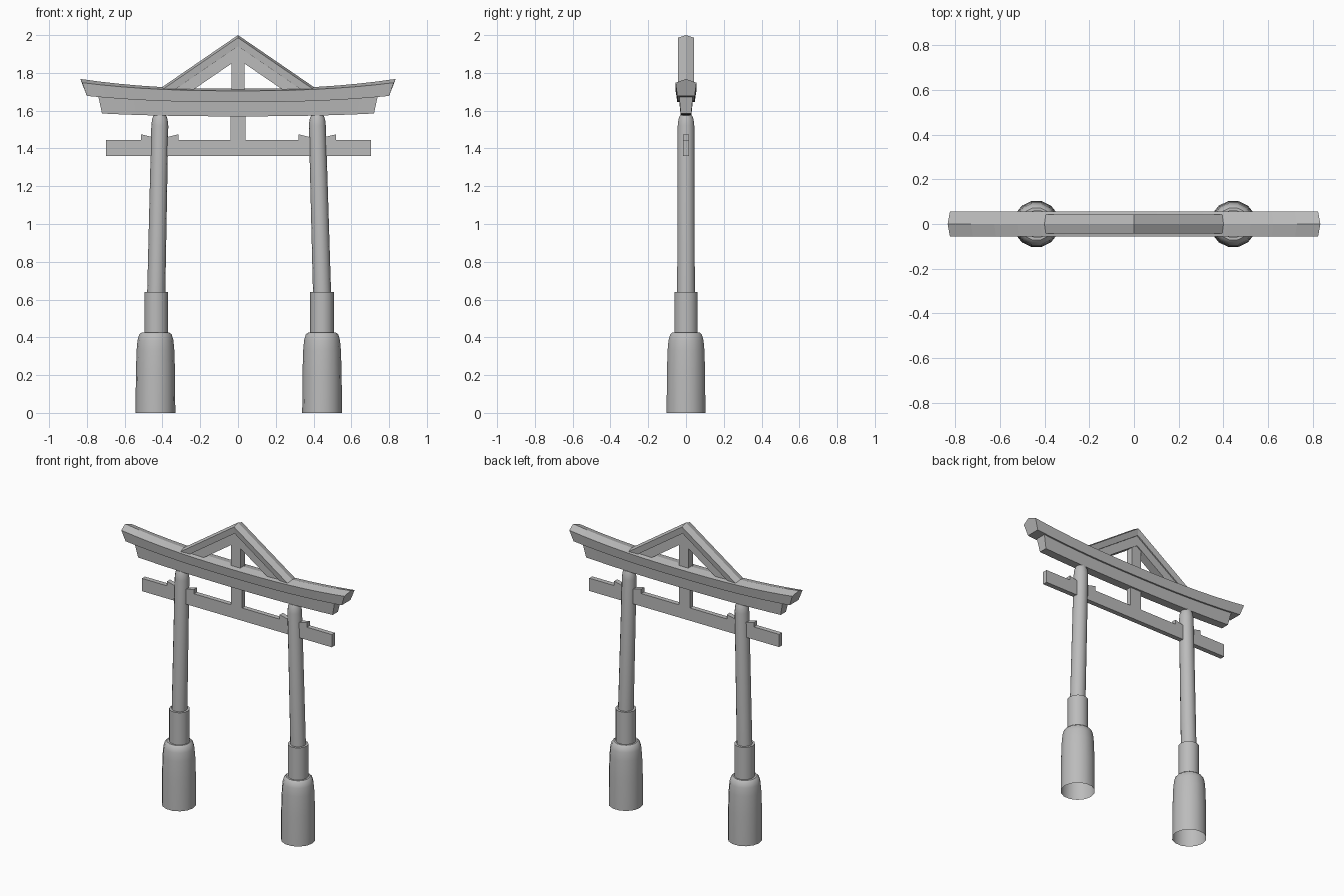
import bpy, bmesh, math

if "Cube" in bpy.data.objects:
    bpy.data.objects.remove(bpy.data.objects["Cube"], do_unlink=True)

GREY = (0.5, 0.5, 0.5, 1)
stone = bpy.data.materials.new("plain grey")
stone.use_nodes = True
stone.diffuse_color = GREY
stone.node_tree.nodes["Principled BSDF"].inputs["Base Color"].default_value = GREY


def skin(name, rings, cap_start=True, cap_end=True, smooth=False):
    """Join equal-sized rings of points into one tube."""
    bm = bmesh.new()
    loops = [[bm.verts.new(p) for p in ring] for ring in rings]
    n = len(loops[0])
    for a, b in zip(loops, loops[1:]):
        for i in range(n):
            j = (i + 1) % n
            bm.faces.new((a[i], a[j], b[j], b[i]))
    if cap_start:
        bm.faces.new(loops[0][::-1])
    if cap_end:
        bm.faces.new(loops[-1])
    bmesh.ops.recalc_face_normals(bm, faces=bm.faces)
    mesh = bpy.data.meshes.new(name)
    bm.to_mesh(mesh)
    bm.free()
    mesh.materials.append(stone)
    ob = bpy.data.objects.new(name, mesh)
    bpy.context.collection.objects.link(ob)
    if smooth:
        bpy.ops.object.select_all(action='DESELECT')
        ob.select_set(True)
        bpy.context.view_layer.objects.active = ob
        bpy.ops.object.shade_smooth_by_angle(angle=math.radians(40))
    return ob


def lathe(name, profile, sides=14, cap_start=True):
    """Round part from (centre x, z, radius) stations."""
    turn = 2 * math.pi / sides
    rings = [[(x + r * math.cos(i * turn), r * math.sin(i * turn), z)
              for i in range(sides)] for x, z, r in profile]
    return skin(name, rings, cap_start, True, True)


def slab(name, outline, half_y):
    """Flat part from an x-z outline, thick along y."""
    return skin(name, [[(x, y, z) for x, z in outline] for y in (-half_y, half_y)])


def box(name, x0, x1, z0, z1, half_y):
    return slab(name, [(x0, z0), (x1, z0), (x1, z1), (x0, z1)], half_y)


def curved_beam(name, section, steps=16):
    """Beam of (y, middle z, end z, end x) corners, curving up to both ends."""
    rings = []
    for i in range(steps + 1):
        t = 2 * i / steps - 1
        rise = abs(t) ** 2.4
        rings.append([(ex * t, y, zm + (ze - zm) * rise) for y, zm, ze, ex in section])
    return skin(name, rings)


def rafter(name, section, reach, slope=0.685):
    """Pair of sloping beams meeting at the ridge; section is (y, z) at the ridge."""
    return skin(name, [[(x, y, z - slope * abs(x)) for y, z in section]
                       for x in (-reach, 0, reach)])


# Pillars, each with a rounded foot, a collar and a leaning shaft
for side, s, foot_x, collar_x, top_x in (("left", 1, .445, .445, .42),
                                         ("right", -1, .437, .433, .414)):
    foot, collar, top = s * foot_x, s * collar_x, s * top_x
    lathe(side + "_foot", [(foot, 0, .105), (foot, .2, .104), (foot, .33, .1),
                           (foot, .385, .095), (foot, .415, .086), (foot, .425, .074)],
          cap_start=False)
    lathe(side + "_collar", [(collar, .42, .063), (collar, .64, .063)])
    lathe(side + "_shaft", [(collar, .63, .048), (top, 1.52, .045),
                            (top, 1.555, .041), (top, 1.575, .033)])
    # Wedges on the tie beam on both sides of the shaft
    for d, where in ((1, "outer"), (-1, "inner")):
        edge = top + s * d * .1
        core = top + s * d * .03
        slab(f"{side}_{where}_wedge", [(core, 1.44), (edge, 1.44), (edge, 1.475),
                                       (core, 1.458)], .016)

# Straight tie beam and centre strut
box("tie_beam", -.7, .705, 1.36, 1.445, .016)
box("centre_strut", -.041, .041, 1.44, 1.6, .016)

# Curved lintel and the ridged top beam on it
curved_beam("lintel", [(-.028, 1.57, 1.585, .72), (.028, 1.57, 1.585, .72),
                       (.036, 1.65, 1.678, .74), (-.036, 1.65, 1.678, .74)])
curved_beam("top_beam", [(-.046, 1.645, 1.678, .8), (.046, 1.645, 1.678, .8),
                         (.055, 1.705, 1.748, .825), (0, 1.716, 1.768, .835),
                         (-.055, 1.705, 1.748, .825)])

# Gable: ridged outer rafters, slimmer inner rafters and a king post
rafter("outer_rafters", [(-.036, 1.94), (.036, 1.94), (.042, 1.986),
                         (0, 2.0), (-.042, 1.986)], .42)
rafter("inner_rafters", [(-.028, 1.873), (.028, 1.873), (.028, 1.945),
                         (-.028, 1.945)], .33)
box("king_post", -.035, .035, 1.7, 1.89, .022)
